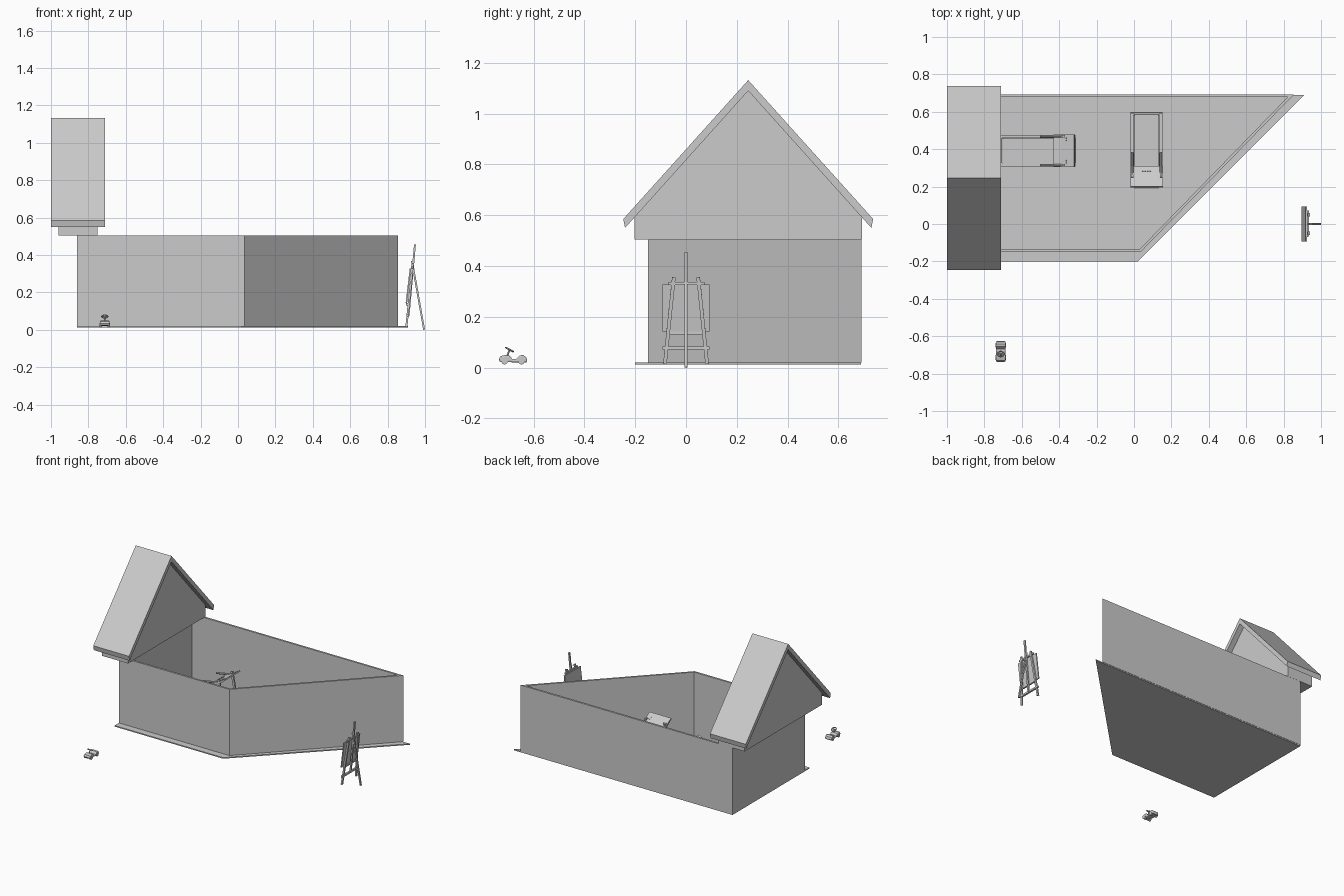
import bpy, bmesh, math
from mathutils import Vector, Matrix

if "Cube" in bpy.data.objects:
    bpy.data.objects.remove(bpy.data.objects["Cube"])

I = Matrix.Identity(4)


def finish(name, bm, M=I, smooth=False):
    bmesh.ops.recalc_face_normals(bm, faces=bm.faces)
    me = bpy.data.meshes.new(name)
    bm.to_mesh(me)
    bm.free()
    ob = bpy.data.objects.new(name, me)
    ob.matrix_world = M
    bpy.context.collection.objects.link(ob)
    if smooth:
        bpy.ops.object.select_all(action='DESELECT')
        ob.select_set(True)
        bpy.context.view_layer.objects.active = ob
        bpy.ops.object.shade_smooth_by_angle()
    return ob


def box(name, lo, hi, M=I):
    bm = bmesh.new()
    bmesh.ops.create_cube(bm, size=1)
    for v in bm.verts:
        v.co = Vector([lo[i] if v.co[i] < 0 else hi[i] for i in range(3)])
    return finish(name, bm, M)


def prism(name, pts, a, b, axis='z', M=I):
    """Extrude a 2D outline: (x,y) along z, (y,z) along x or (x,z) along y."""
    def at(p, t):
        return {'z': (p[0], p[1], t), 'x': (t, p[0], p[1]), 'y': (p[0], t, p[1])}[axis]
    bm = bmesh.new()
    f = bm.faces.new([bm.verts.new(at(p, a)) for p in pts])
    new = bmesh.ops.extrude_face_region(bm, geom=[f])['geom']
    d = Vector(at((0, 0), b - a))
    bmesh.ops.translate(bm, vec=d, verts=[v for v in new if isinstance(v, bmesh.types.BMVert)])
    return finish(name, bm, M)


def bar(name, p, q, w, h=None, M=I, sides=0):
    """Box or cylinder running from p to q."""
    p, q = Vector(p), Vector(q)
    d = q - p
    bm = bmesh.new()
    if sides:
        bmesh.ops.create_cone(bm, cap_ends=True, segments=sides, radius1=w / 2, radius2=w / 2, depth=d.length)
    else:
        bmesh.ops.create_cube(bm, size=1)
        bmesh.ops.scale(bm, vec=(w, h or w, d.length), verts=bm.verts)
    z = d.normalized()
    side = Vector((0, 1, 0)) if abs(z.y) < 0.9 else Vector((0, 0, 1))
    x = side.cross(z).normalized()
    R = Matrix((x, z.cross(x), z)).transposed().to_4x4()
    bm.transform(Matrix.Translation((p + q) / 2) @ R)
    return finish(name, bm, M, bool(sides))


# Floor slab and the ring of walls
prism("floor", [(-.86, -.2), (.02, -.2), (.91, .69), (-.86, .69)], .012, .02)
outer = [(-.86, -.15), (.035, -.15), (.855, .692), (-.86, .692)]
inner = [(-.846, -.136), (.029, -.136), (.821, .678), (-.846, .678)]
bm = bmesh.new()
rings = [[bm.verts.new((x, y, z)) for x, y in loop]
         for loop, z in ((outer, .02), (outer, .505), (inner, .505), (inner, .02))]
for k in range(4):
    a, b = rings[k], rings[(k + 1) % 4]
    for i in range(4):
        j = (i + 1) % 4
        bm.faces.new((a[i], a[j], b[j], b[i]))
finish("walls", bm)

# Gable block and pitched roof
prism("gable", [(-.203, .505), (.693, .505), (.693, .598), (.245, 1.09), (-.203, .598)], -.96, -.75, 'x')
prism("roof", [(-.247, .585), (.245, 1.132), (.737, .585), (.73, .55), (.245, 1.09), (-.24, .55)], -1, -.71, 'x')


def treadmill(M):
    # Deck, belt and rollers (front is local +x)
    box("belt_deck", (-.19, -.065, .03), (.19, .065, .046), M)
    box("motor_cover", (.115, -.066, .03), (.185, .066, .068), M)
    for x, n in ((-.196, "rear_roller"), (.193, "front_roller")):
        bar(n, (x, -.085, .037), (x, .085, .037), .016, M=M, sides=12)
    for s in (-1, 1):
        box("side_rail", (-.2, s * .076 - .009, .022), (.2, s * .076 + .009, .052), M)
        bar("upright", (.185, s * .077, .03), (.135, s * .077, .29), .016, .012, M)
        bar("handrail", (.125, s * .077, .265), (.01, s * .077, .245), .014, M=M, sides=10)
        for x in (-.17, .17):
            box("foot", (x - .012, s * .076 - .008, .012), (x + .012, s * .076 + .008, .024), M)
    # Sloping console with buttons
    prism("console", [(.083, .252), (.122, .268), (.192, .31), (.196, .302), (.13, .25), (.085, .244)],
          -.087, .087, 'y', M)
    up = Vector((-.042, 0, .07)).normalized()
    groups = [(.148 + dx, s * .06 + dy) for s in (-1, 1) for dx in (0, .012) for dy in (-.006, .006)]
    for x, y in groups:
        p = Vector((x, y, .268 + (x - .122) * .6))
        bar("button", p - up * .002, p + up * .002, .007, M=M)
    up = Vector((-.016, 0, .039)).normalized()
    for x in (.096, .108):
        for y in (-.02, -.007, .007, .02):
            p = Vector((x, y, .252 + (x - .083) * .41))
            bar("key", p - up * .002, p + up * .002, .007, M=M)


treadmill(Matrix.Translation((-.5125, .392, 0)))
treadmill(Matrix.Translation((.067, .393, 0)) @ Matrix.Rotation(-math.pi / 2, 4, 'Z'))

# Easel
for s in (-1, 1):
    bar("easel_front_leg", (.9, s * .083, .014), (.935, s * .048, .355), .011, .014)
bar("easel_mast", (.912, 0, .075), (.946, 0, .455), .01, .013)
bar("easel_back_leg", (.995, 0, .003), (.93, 0, .37), .01, .012)
bar("easel_top_bar", (.93, -.068, .332), (.93, .072, .332), .012)
bar("easel_shelf_bar", (.907, -.093, .077), (.907, .093, .077), .013)
bar("canvas_ledge", (.904, -.07, .137), (.904, .07, .137), .012)
bar("canvas", (.9, 0, .142), (.922, 0, .327), .008, .186)

# Ride-on toy car (nose towards -y)
car = prism("car_body", [(-.733, .022), (-.737, .033), (-.73, .045), (-.712, .05), (-.695, .047), (-.684, .034),
                         (-.668, .034), (-.655, .048), (-.642, .05), (-.63, .042), (-.624, .026), (-.63, .02)],
            -.738, -.687, 'x')
bev = car.modifiers.new("round", 'BEVEL')
bev.width, bev.segments, bev.angle_limit = .006, 3, math.radians(60)
bev.limit_method = 'ANGLE'
for y in (-.714, -.648):
    for x in (-.733, -.692):
        bar("car_wheel", (x - .007, y, .025), (x + .007, y, .025), .025, sides=20)
bar("steering_column", (-.7125, -.706, .04), (-.7125, -.695, .071), .007, sides=10)
bpy.ops.mesh.primitive_torus_add(major_radius=.016, minor_radius=.0035, major_segments=24, minor_segments=8,
                                 location=(-.7125, -.695, .071), rotation=(math.radians(-28), 0, 0))
bpy.context.object.name = "steering_wheel"
bpy.ops.object.shade_smooth_by_angle()
bar("steering_spoke", (-.728, -.695, .071), (-.697, -.695, .071), .006)

# Rest the easel's back leg on the ground
leg = bpy.data.objects["easel_back_leg"].data
low = min(v.co.z for v in leg.vertices)
for v in leg.vertices:
    v.co.z -= low
